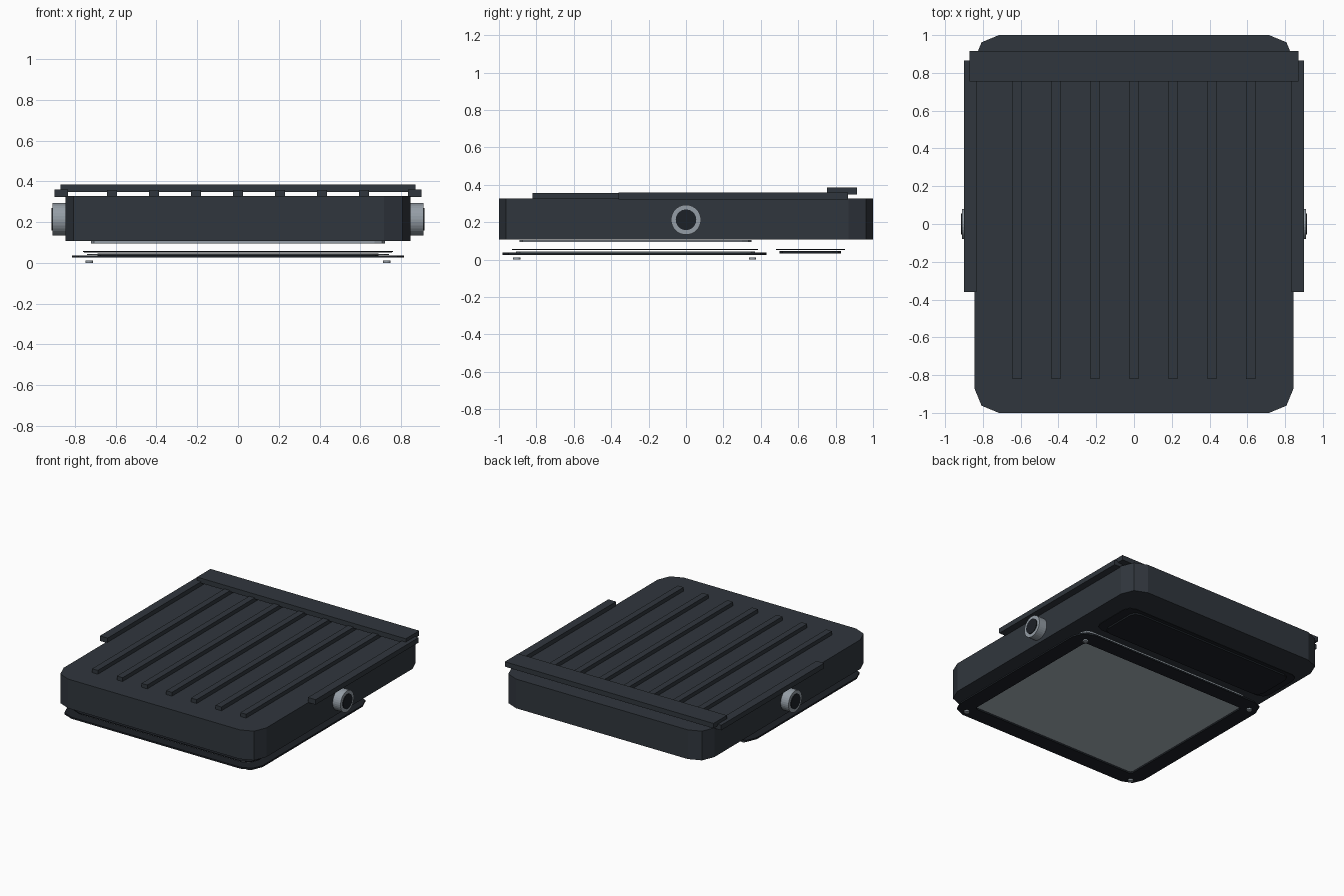
import bpy, bmesh, math
from mathutils import Matrix

if "Cube" in bpy.data.objects:
    bpy.data.objects.remove(bpy.data.objects["Cube"])

def material(name, c):
    m = bpy.data.materials.new(name)
    m.diffuse_color = (*c, 1)
    m.use_nodes = True
    m.node_tree.nodes["Principled BSDF"].inputs["Base Color"].default_value = m.diffuse_color
    return m

DARK = material("dark_metal", (0.03, 0.037, 0.047))
BLACK = material("black_rubber", (0.012, 0.015, 0.02))
STEEL = material("steel", (0.30, 0.34, 0.38))
GLASS = material("glass", (0.40, 0.46, 0.50))

def finish(name, bm, mat):
    bmesh.ops.recalc_face_normals(bm, faces=bm.faces)
    me = bpy.data.meshes.new(name)
    bm.to_mesh(me)
    bm.free()
    ob = bpy.data.objects.new(name, me)
    bpy.context.collection.objects.link(ob)
    me.materials.append(mat)
    return ob

def outline(x, y0, y1, r, n=2):
    # symmetric rounded rectangle
    pts = []
    for cx, cy, a in ((x-r, y1-r, 0), (r-x, y1-r, 90), (r-x, y0+r, 180), (x-r, y0+r, 270)):
        for i in range(n + 1):
            t = math.radians(a + 90 * i / n)
            pts.append((cx + r * math.cos(t), cy + r * math.sin(t)))
    return pts

def slab(name, x, y0, y1, z0, z1, r, mat, hole=0):
    # rounded plate, or a ring of width "hole"
    bm = bmesh.new()
    def loop(inset, z):
        rr = max(r - inset, 0.02)
        return [bm.verts.new((*p, z)) for p in outline(x-inset, y0+inset, y1-inset, rr)]
    a, b = loop(0, z0), loop(0, z1)
    def bridge(p, q):
        for i in range(len(p)):
            j = (i + 1) % len(p)
            bm.faces.new((p[i], p[j], q[j], q[i]))
    bridge(a, b)
    if hole:
        c, d = loop(hole, z0), loop(hole, z1)
        bridge(d, c)
        bridge(c, a)
        bridge(b, d)
    else:
        bm.faces.new(a)
        bm.faces.new(b)
    return finish(name, bm, mat)

def box(name, x0, x1, y0, y1, z0, z1, mat):
    bm = bmesh.new()
    bmesh.ops.create_cube(bm, size=1)
    for v in bm.verts:
        v.co = ((x0+x1)/2 + v.co.x*(x1-x0), (y0+y1)/2 + v.co.y*(y1-y0), (z0+z1)/2 + v.co.z*(z1-z0))
    return finish(name, bm, mat)

def cylinder(name, c, r, depth, axis, mat, n=32):
    bm = bmesh.new()
    rot = Matrix.Rotation(math.pi/2, 4, 'Y') if axis == 'X' else Matrix()
    bmesh.ops.create_cone(bm, cap_ends=True, segments=n, radius1=r, radius2=r, depth=depth,
                          matrix=Matrix.Translation(c) @ rot)
    return finish(name, bm, mat)

# housing and cooling fins
slab("housing", 0.845, -1, 1, 0.108, 0.328, 0.13, DARK)
for i in range(7):
    x = (i - 3) * 0.206
    box(f"fin_{i+1}", x-0.024, x+0.024, -0.82, 0.82, 0.322, 0.357, DARK)

# bracket: two side arms and a rear bar, with pivot knobs
box("bracket_bar", -0.87, 0.87, 0.755, 0.915, 0.348, 0.385, DARK)
for s, side in ((-1, "left"), (1, "right")):
    box(f"bracket_arm_{side}", s*0.867-0.032, s*0.867+0.032, -0.36, 0.865, 0.322, 0.36, DARK)
    cylinder(f"pivot_washer_{side}", (s*0.875, 0, 0.213), 0.08, 0.07, 'X', STEEL)
    cylinder(f"pivot_knob_{side}", (s*0.88, 0, 0.213), 0.055, 0.07, 'X', BLACK)

# lamp stack, exploded downward
slab("reflector_board", 0.72, -0.89, 0.35, 0.094, 0.106, 0.05, STEEL)
slab("lens_gasket", 0.76, -0.93, 0.385, 0.052, 0.057, 0.09, BLACK, 0.06)
slab("front_glass", 0.74, -0.91, 0.37, 0.039, 0.043, 0.08, GLASS)
slab("front_frame", 0.815, -0.98, 0.43, 0.025, 0.037, 0.11, BLACK, 0.12)
for x in (-0.73, 0.73):
    for y in (-0.905, 0.355):
        cylinder("frame_screw", (x, y, 0.006), 0.019, 0.012, 'Z', STEEL, 16)

# driver compartment
slab("driver_gasket", 0.755, 0.48, 0.85, 0.051, 0.057, 0.06, BLACK)
slab("driver_cover", 0.69, 0.50, 0.83, 0.034, 0.046, 0.05, BLACK)
